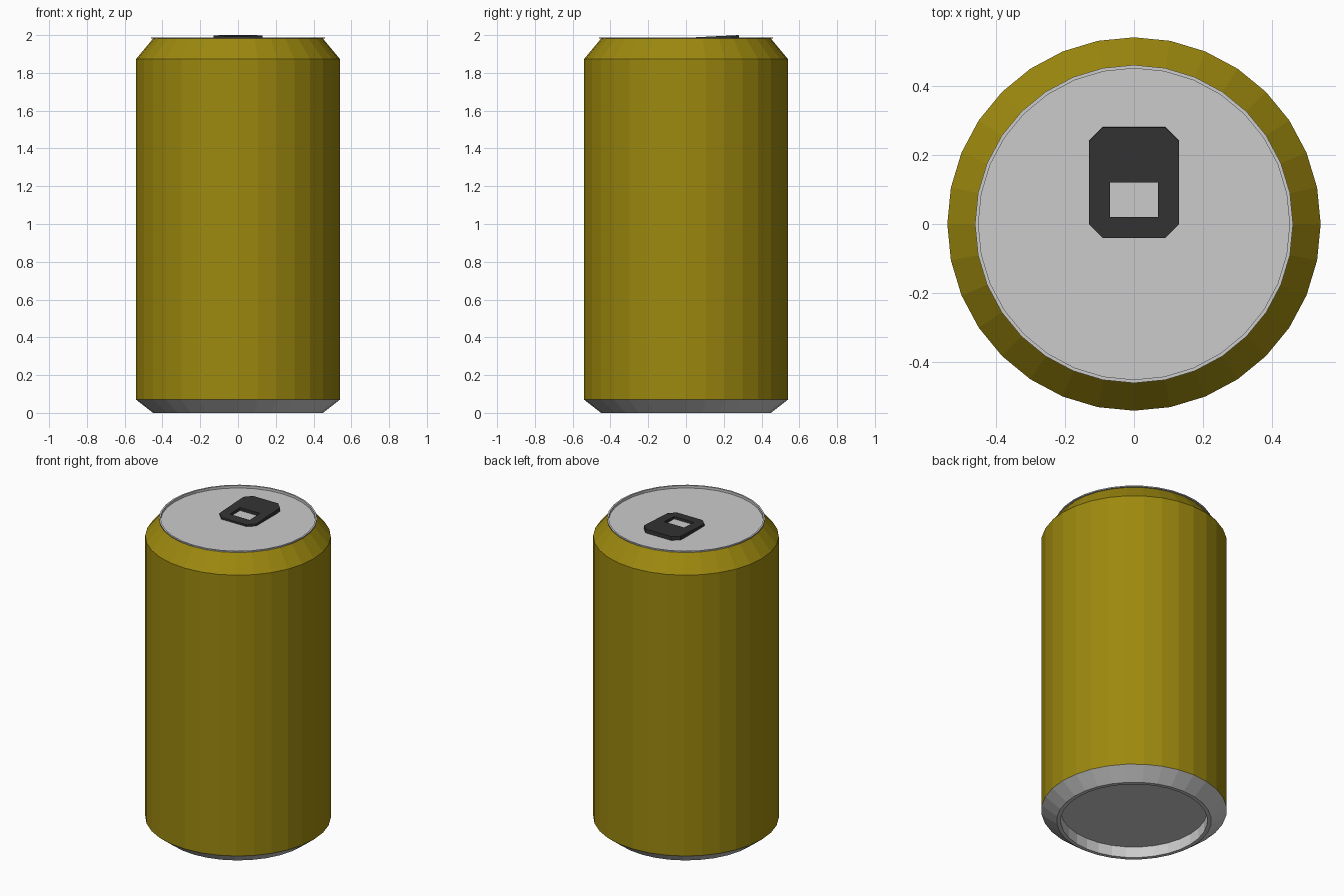
import bpy, bmesh
from math import sin, cos, pi, atan

if "Cube" in bpy.data.objects:
    bpy.data.objects.remove(bpy.data.objects["Cube"])

SIDES = 32


def paint(obj, name, rgb):
    mat = bpy.data.materials.new(name)
    mat.diffuse_color = (*rgb, 1)
    mat.use_nodes = True
    mat.node_tree.nodes["Principled BSDF"].inputs["Base Color"].default_value = mat.diffuse_color
    obj.data.materials.append(mat)


def lathe(name, profile, cap_end=False):
    """Revolve (radius, z) points, listed so the faces look outward."""
    bm = bmesh.new()
    rings = [[bm.verts.new((r * cos(2 * pi * i / SIDES), r * sin(2 * pi * i / SIDES), z))
              for i in range(SIDES)] for r, z in profile]
    for a, b in zip(rings, rings[1:]):
        for i in range(SIDES):
            j = (i + 1) % SIDES
            bm.faces.new((a[i], a[j], b[j], b[i]))
    if cap_end:
        bm.faces.new(rings[-1])
    mesh = bpy.data.meshes.new(name)
    bm.to_mesh(mesh)
    bm.free()
    obj = bpy.data.objects.new(name, mesh)
    bpy.context.collection.objects.link(obj)
    return obj


# Painted wall with tapered neck
body = lathe("can_body", [(0.54, 0.07), (0.54, 1.873), (0.45, 1.981)])
paint(body, "yellow_paint", (0.338, 0.25, 0.0045))

# Lid: raised rim around a sunken disc
lathe("can_lid", [(0.45, 1.981), (0.46, 1.981), (0.46, 1.988),
                  (0.45, 1.988), (0.45, 1.972)], cap_end=True)

# Base: tapered foot, standing ring and recessed floor
base = lathe("can_base", [(0.54, 0.07), (0.45, 0), (0.427, 0), (0.427, 0.07)], cap_end=True)
base.data.flip_normals()

# Pull tab: chamfered plate with a finger hole, tilted up at the back
curve = bpy.data.curves.new("pull_tab", "CURVE")
curve.dimensions = "2D"
curve.fill_mode = "BOTH"
curve.extrude = 0.012
outer = [(0.13, -0.12), (0.13, 0.12), (0.09, 0.16), (-0.09, 0.16),
         (-0.13, 0.12), (-0.13, -0.12), (-0.09, -0.16), (0.09, -0.16)]
hole = [(-0.07, -0.1), (-0.07, 0), (0.07, 0), (0.07, -0.1)]
for points in (outer, hole):
    spline = curve.splines.new("POLY")
    spline.points.add(len(points) - 1)
    for p, (x, y) in zip(spline.points, points):
        p.co = (x, y, 0, 1)
    spline.use_cyclic_u = True
tab = bpy.data.objects.new("pull_tab", curve)
bpy.context.collection.objects.link(tab)
tab.location = (0, 0.12, 1.98)
tab.rotation_euler.x = atan(0.05)
bpy.context.view_layer.objects.active = tab
tab.select_set(True)
bpy.ops.object.convert(target="MESH")
tab = bpy.context.object
for face in tab.data.polygons:
    face.use_smooth = False
paint(tab, "dark_tab", (0.033, 0.033, 0.033))
